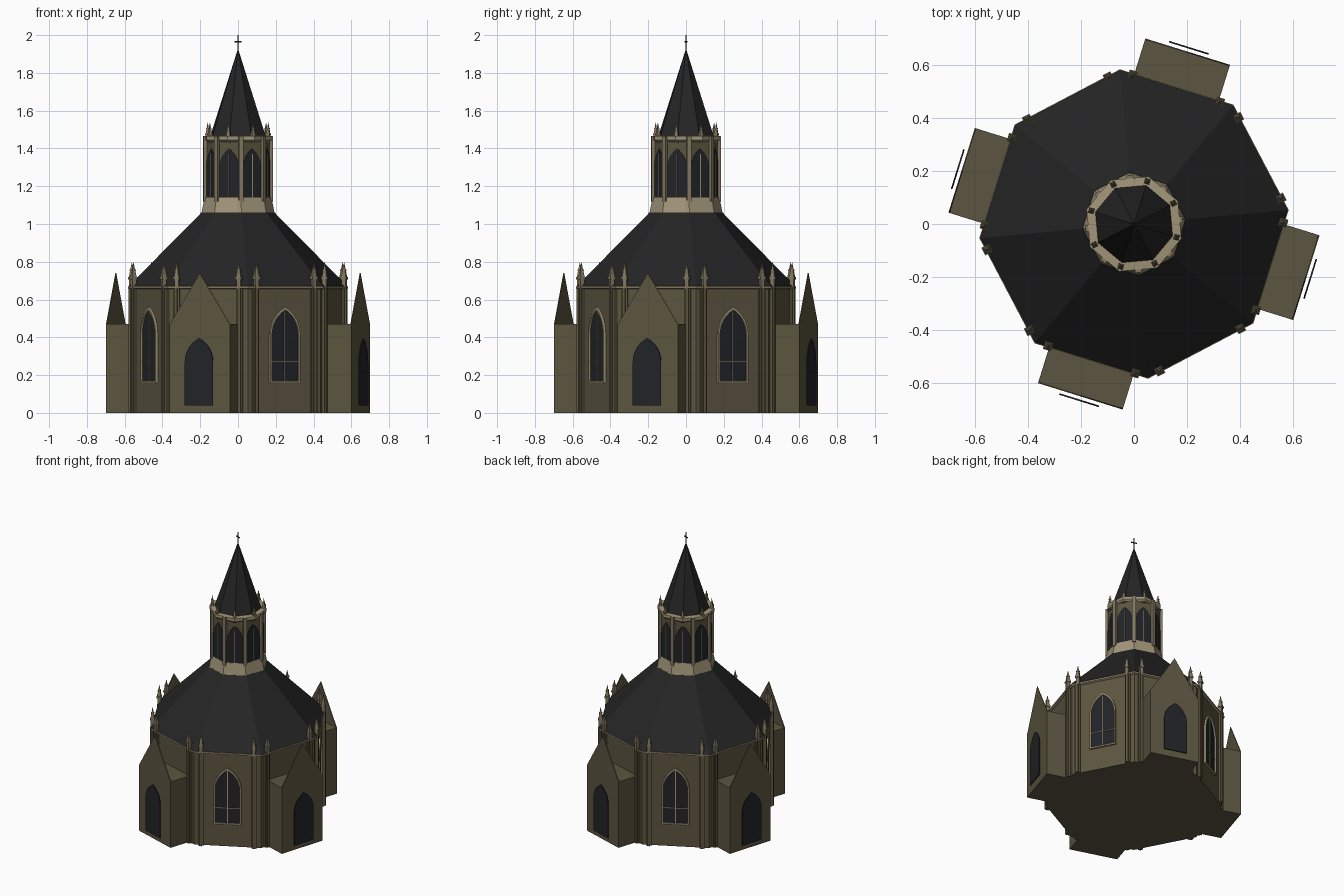
import bpy, bmesh, math
from mathutils import Vector

if "Cube" in bpy.data.objects:
    bpy.data.objects.remove(bpy.data.objects["Cube"])

TURN = math.radians(-17.3)      # direction of the first porch
STEP = math.pi / 4
PORCHES = [TURN + 2 * i * STEP for i in range(4)]
BAYS = [a + STEP for a in PORCHES]
FACES = PORCHES + BAYS
CORNERS = [a + STEP / 2 for a in FACES]


def material(name, r, g, b):
    m = bpy.data.materials.new(name)
    m.use_nodes = True
    m.diffuse_color = (r, g, b, 1)
    bsdf = m.node_tree.nodes["Principled BSDF"]
    bsdf.inputs["Base Color"].default_value = (r, g, b, 1)
    bsdf.inputs["Roughness"].default_value = 0.9
    return m


STONE = material("olive stone", 0.105, 0.09, 0.05)
TRIM = material("tan stone", 0.36, 0.30, 0.19)
CARVED = material("carved stone", 0.22, 0.185, 0.115)
SLATE = material("dark slate", 0.018, 0.018, 0.018)
GLASS = material("dark glass", 0.016, 0.017, 0.02)
IRON = material("black iron", 0.008, 0.008, 0.01)


def place(angle, u, n, z):
    """u runs along the wall, n outward from the axis."""
    c, s = math.cos(angle), math.sin(angle)
    return Vector((n * c - u * s, n * s + u * c, z))


def finish(name, bm, mat):
    bmesh.ops.recalc_face_normals(bm, faces=bm.faces)
    mesh = bpy.data.meshes.new(name)
    bm.to_mesh(mesh)
    bm.free()
    mesh.materials.append(mat)
    obj = bpy.data.objects.new(name, mesh)
    bpy.context.collection.objects.link(obj)
    return obj


def bridge(bm, a, b):
    for i in range(len(a)):
        j = (i + 1) % len(a)
        bm.faces.new((a[i], a[j], b[j], b[i]))


def prism(bm, angle, outline, n0, n1):
    a, b = [[bm.verts.new(place(angle, u, n, z)) for u, z in outline] for n in (n0, n1)]
    bridge(bm, a, b)
    bm.faces.new(a)
    bm.faces.new(b)


def box(bm, angle, u, n, half_u, half_n, z0, z1):
    prism(bm, angle, rect(u - half_u, u + half_u, z0, z1), n - half_n, n + half_n)


def rect(u0, u1, z0, z1):
    return [(u0, z0), (u1, z0), (u1, z1), (u0, z1)]


def arch(half, z0, spring, top, steps=7):
    """Pointed arch outline."""
    rise = top - spring
    radius = (half ** 2 + rise ** 2) / (2 * half)
    sweep = math.asin(min(1, rise / radius))
    side = [(half - radius + radius * math.cos(sweep * i / steps),
             spring + radius * math.sin(sweep * i / steps)) for i in range(steps)]
    return [(-half, z0), (half, z0)] + side + [(0, top)] + [(-u, z) for u, z in reversed(side)]


def arch_ring(bm, angle, outer, inner, n0, n1):
    loops = [[bm.verts.new(place(angle, u, n, z)) for u, z in line]
             for line, n in ((outer, n0), (outer, n1), (inner, n1), (inner, n0))]
    for i in range(4):
        bridge(bm, loops[i], loops[(i + 1) % 4])


def octagon(name, profile, mat, angles=CORNERS):
    """Stack of eight-sided rings given as (radius, height)."""
    bm = bmesh.new()
    order = sorted(angles)
    rings = [[bm.verts.new(place(a, 0, r, z)) for a in order] for r, z in profile]
    for a, b in zip(rings, rings[1:]):
        bridge(bm, a, b)
    bm.faces.new(rings[0])
    bm.faces.new(rings[-1])
    return finish(name, bm, mat)


def pyramid(bm, angle, u, n, half, z0, z1):
    base = [bm.verts.new(place(angle, u + i * half, n + j * half, z0))
            for i, j in ((-1, -1), (1, -1), (1, 1), (-1, 1))]
    tip = bm.verts.new(place(angle, u, n, z1))
    bm.faces.new(base)
    for i in range(4):
        bm.faces.new((base[i], base[(i + 1) % 4], tip))


def pinnacle(bm, angle, u, n, size, z0, z1):
    h = z1 - z0
    box(bm, angle, u, n, size * 0.7, size * 0.7, z0, z0 + h * 0.4)
    box(bm, angle, u, n, size, size, z0 + h * 0.36, z0 + h * 0.44)
    pyramid(bm, angle, u, n, size * 0.8, z0 + h * 0.44, z1)
    box(bm, angle, u, n, size * 0.6, size * 0.6, z0 + h * 0.66, z0 + h * 0.72)


# Main hall and roof
octagon("hall_walls", [(0.57, 0), (0.57, 0.66)], STONE)
octagon("hall_cornice", [(0.572, 0.655), (0.585, 0.66), (0.585, 0.67), (0.57, 0.672)], TRIM)
octagon("hall_roof", [(0.582, 0.67), (0.195, 1.06)], SLATE)

# Paired pilasters with pinnacles beside each corner
bm, spires = bmesh.new(), bmesh.new()
for a in FACES:
    for side in (-1, 1):
        box(bm, a, side * 0.175, 0.53, 0.018, 0.01, 0, 0.66)
        box(bm, a, side * 0.175, 0.535, 0.009, 0.014, 0, 0.66)
        pinnacle(spires, a, side * 0.172, 0.535, 0.016, 0.655, 0.8)
finish("hall_pilasters", bm, STONE)
finish("hall_pinnacles", spires, CARVED)

# Porches: flat-topped block, gable screen and arched door
bm, doors = bmesh.new(), bmesh.new()
for a in PORCHES:
    prism(bm, a, rect(-0.167, 0.167, 0, 0.47), 0.5, 0.68)
    prism(bm, a, [(-0.167, 0.47), (0.167, 0.47), (0, 0.74)], 0.675, 0.68)
    prism(doors, a, arch(0.078, 0.04, 0.27, 0.395), 0.692, 0.698)
finish("porches", bm, STONE)
finish("porch_doors", doors, GLASS)

# Tall hall windows
glass, frame = bmesh.new(), bmesh.new()
for a in BAYS:
    outer = arch(0.09, 0.158, 0.41, 0.56)
    inner = arch(0.08, 0.168, 0.41, 0.545)
    prism(glass, a, inner, 0.524, 0.53)
    arch_ring(frame, a, outer, inner, 0.522, 0.54)
    box(frame, a, 0, 0.531, 0.002, 0.003, 0.168, 0.54)
    box(frame, a, 0, 0.531, 0.08, 0.003, 0.272, 0.276)
finish("hall_window_glass", glass, GLASS)
finish("hall_window_frames", frame, TRIM)

# Lantern tower
octagon("lantern_base", [(0.195, 1.055), (0.178, 1.14), (0.16, 1.14)], TRIM)
octagon("lantern_walls", [(0.172, 1.13), (0.172, 1.45)], STONE)
glass, bars, ribs, spires = (bmesh.new() for _ in range(4))
for a in FACES:
    outline = arch(0.053, 1.14, 1.3, 1.4)
    prism(glass, a, outline, 0.157, 0.162)
    box(bars, a, 0, 0.162, 0.0025, 0.003, 1.14, 1.37)
    pinnacle(spires, a, 0, 0.168, 0.011, 1.43, 1.54)
for a in CORNERS:
    box(ribs, a, 0, 0.174, 0.012, 0.01, 1.12, 1.465)
finish("lantern_glass", glass, GLASS)
finish("lantern_bars", bars, TRIM)
finish("lantern_ribs", ribs, CARVED)
finish("lantern_pinnacles", spires, CARVED)
octagon("lantern_parapet", [(0.175, 1.435), (0.187, 1.445), (0.187, 1.465), (0.15, 1.468)], TRIM, FACES)

# Spire and cross
octagon("spire", [(0.155, 1.46), (0.003, 1.92)], SLATE, FACES)
bm = bmesh.new()
box(bm, TURN, 0, 0, 0.0025, 0.0025, 1.91, 2.0)
box(bm, TURN - 2 * STEP, 0, 0, 0.02, 0.0025, 1.962, 1.968)
finish("cross", bm, IRON)
